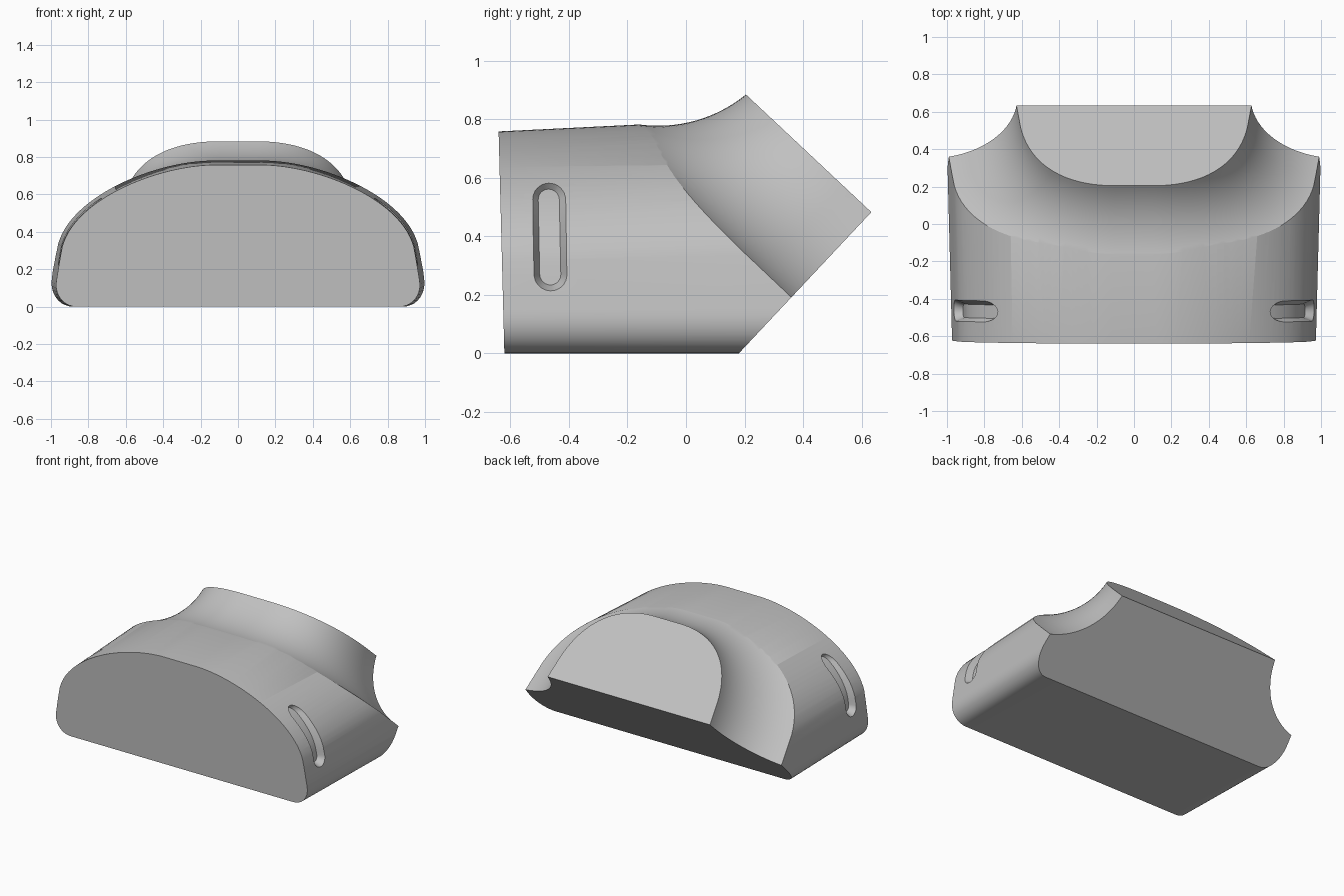
import bpy, bmesh, math
from mathutils import Vector

cube = bpy.data.objects.get("Cube")
if cube:
    bpy.data.objects.remove(cube, do_unlink=True)

SIN, COS = 0.729, 0.684          # tilt of the neck axis


def bezier(a, b, c, d, n):
    """Points along a cubic, leaving out its start."""
    a, b, c, d = map(Vector, (a, b, c, d))
    out = []
    for k in range(1, n + 1):
        t = k / n
        s = 1 - t
        out.append(a * s**3 + b * 3 * s * s * t + c * 3 * s * t * t + d * t**3)
    return out


def mirrored(half):
    """Close a half outline that runs from the top centre downwards."""
    return list(half) + [Vector((-p.x, p.y)) for p in reversed(half) if p.x > 1e-5]


def grow(half, d):
    """Offset a half outline outwards."""
    out = []
    for i, p in enumerate(half):
        t = (half[min(i + 1, len(half) - 1)] - half[max(i - 1, 0)]).normalized()
        n = Vector((-t.y, t.x))
        if i == 0:
            n = Vector((0, 1))
        elif i == len(half) - 1:
            n = Vector((1, 0))
        out.append(p + n * d)
    return out


def loft(name, rings):
    """Solid through symmetric rings, each cap bridged from side to side."""
    bm = bmesh.new()
    loops = [[bm.verts.new(p) for p in ring] for ring in rings]
    n = len(loops[0])
    for a, b in zip(loops, loops[1:]):
        for i in range(n):
            j = (i + 1) % n
            bm.faces.new((a[i], a[j], b[j], b[i]))
    for loop in (loops[0], loops[-1]):
        for i in range(n // 2):
            ids = dict.fromkeys((i, i + 1, n - i - 1, (n - i) % n))
            bm.faces.new([loop[k] for k in ids])
    bmesh.ops.recalc_face_normals(bm, faces=bm.faces)
    mesh = bpy.data.meshes.new(name)
    bm.to_mesh(mesh)
    bm.free()
    obj = bpy.data.objects.new(name, mesh)
    bpy.context.collection.objects.link(obj)
    return obj


def combine(obj, tool, operation):
    """Apply a boolean and throw the tool away."""
    mod = obj.modifiers.new("cut", 'BOOLEAN')
    mod.operation, mod.object, mod.solver = operation, tool, 'EXACT'
    deps = bpy.context.evaluated_depsgraph_get()
    mesh = bpy.data.meshes.new_from_object(obj.evaluated_get(deps))
    obj.modifiers.clear()
    obj.data = mesh
    bpy.data.objects.remove(tool, do_unlink=True)


def tilted(x, u, v):
    """Point in the neck frame: u along its axis, v up from its flat underside."""
    s = u - 0.123
    return (x, 0.18 + COS * s - SIN * v, SIN * s + COS * v)


# Body: domed section, widening a little towards the back
dome = [Vector((0, 0.758)), Vector((0.12, 0.758))]
dome += bezier((0.12, 0.758), (0.42, 0.758), (0.87, 0.58), (0.94, 0.32), 28)
dome += bezier((0.94, 0.32), (0.952, 0.26), (0.961, 0.2), (0.97, 0.145), 3)
dome += bezier((0.97, 0.145), (0.985, 0.07), (0.94, 0), (0.86, 0), 10)


def body_ring(y, lean):
    ring = []
    for p in mirrored(dome):
        yy = y - lean * p.y
        ring.append((p.x * (1 + 0.027 * (yy + 0.62)), yy, p.y * (1 + 0.065 * (yy + 0.64))))
    return ring


body = loft("body", [body_ring(-0.62, 0.026), body_ring(0.75, 0)])

# Raw material for the neck, trimmed by the flare below
square = [Vector(p) for p in ((0, 1.5), (1.5, 1.5), (1.5, -0.5))]
block = loft("neck_block", [[tilted(p.x, u, p.y) for p in mirrored(square)]
                            for u in (0.54, 1.4)])
combine(body, block, 'UNION')

# Flare: neck outline swept along a concave arc, with flat end and underside
neck = [Vector((0, 0.583)), Vector((0.1, 0.583))]
neck += bezier((0.1, 0.583), (0.4, 0.583), (0.58, 0.4), (0.61, 0.1), 28)
neck += [Vector((0.624, 0))]
radius, steps = 0.475, 28
start = math.asin(0.133)
stations = []
for k in range(steps + 1):
    a = start + (1.56 - start) * k / steps
    stations.append((0.848 - radius * math.sin(a), radius * (1 - math.cos(a))))
stations += [(0.37, 1.6), (-1.5, 1.6)]
flare = loft("flare_tool", [[tilted(p.x, u, p.y) for p in mirrored(grow(neck, d))]
                            for u, d in stations])
combine(body, flare, 'INTERSECT')


# Side slots: shallow tapered pockets that follow the dome
def dome_x(z):
    for a, b in zip(dome, dome[1:]):
        if a.y >= z >= b.y and a.y > b.y:
            return a.x + (b.x - a.x) * (a.y - z) / (a.y - b.y)
    return 0.97


def slot_ring(side, r, depth):
    low, high = 0.27, 0.525
    half = [Vector((r * math.sin(a), high + r * math.cos(a)))
            for a in (math.pi / 2 * k / 8 for k in range(9))]
    half += [Vector((r, high + (low - high) * k / 10)) for k in range(1, 10)]
    half += [Vector((r * math.cos(a), low - r * math.sin(a)))
             for a in (math.pi / 2 * k / 8 for k in range(8))]
    half.append(Vector((0, low - r)))
    return [(side * (dome_x(p.y / 1.011) * 1.004 - depth),
             -0.458 - 0.02 * p.y + p.x, p.y) for p in mirrored(half)]


for side in (-1, 1):
    slot = loft("slot_tool", [slot_ring(side, 0.065, -0.02), slot_ring(side, 0.036, 0.045)])
    combine(body, slot, 'DIFFERENCE')

# Single grey finish
grey = bpy.data.materials.new("plain grey")
grey.use_nodes = True
colour = (0.53, 0.53, 0.53, 1)
grey.diffuse_color = colour
grey.node_tree.nodes["Principled BSDF"].inputs["Base Color"].default_value = colour
body.data.materials.clear()
body.data.materials.append(grey)
for face in body.data.polygons:
    face.material_index = 0

bpy.ops.object.select_all(action='DESELECT')
body.select_set(True)
bpy.context.view_layer.objects.active = body
bpy.ops.object.shade_smooth_by_angle(angle=math.radians(25))
